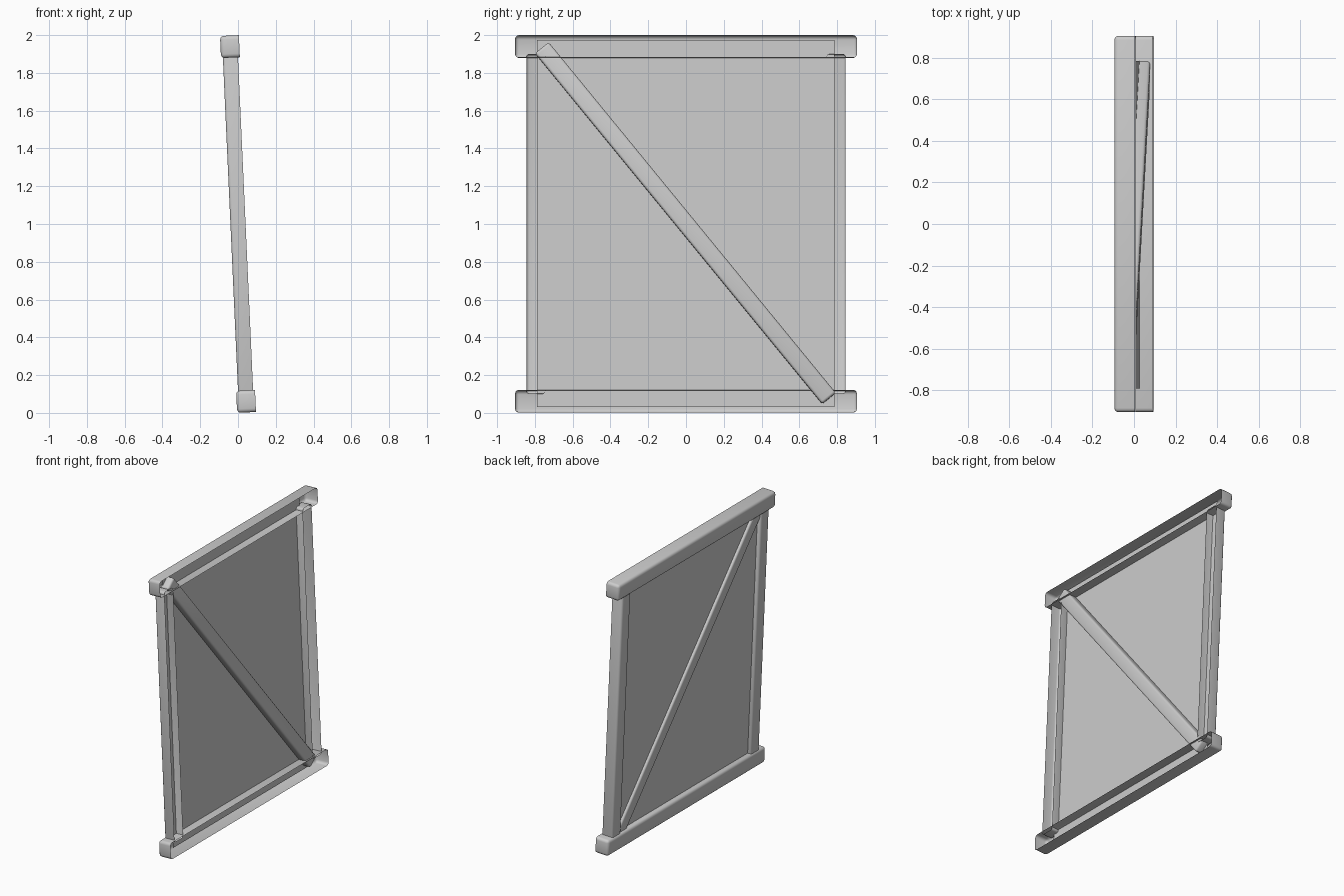
import bpy, bmesh, math
from mathutils import Matrix, Vector

if "Cube" in bpy.data.objects:
    bpy.data.objects.remove(bpy.data.objects["Cube"])

# Whole wall leans slightly toward -x at the top
LEAN = Matrix.Translation((0, 0, 1)) @ Matrix.Rotation(math.radians(-2.6), 4, 'Y')


def finish(name, bm):
    bm.transform(LEAN)
    mesh = bpy.data.meshes.new(name)
    bm.to_mesh(mesh)
    bm.free()
    obj = bpy.data.objects.new(name, mesh)
    bpy.context.collection.objects.link(obj)
    bpy.ops.object.select_all(action='DESELECT')
    obj.select_set(True)
    bpy.context.view_layer.objects.active = obj
    bpy.ops.object.shade_smooth_by_angle(angle=math.radians(40))
    return obj


def bar(name, size, centre, bevel, open_back=True, turn=0.0):
    """Rounded bar; open_back leaves the +x side sharp and open."""
    bm = bmesh.new()
    bmesh.ops.create_cube(bm, size=1)
    bmesh.ops.scale(bm, vec=size, verts=bm.verts)
    if open_back:
        edges = [e for e in bm.edges if any(v.co.x < 0 for v in e.verts)]
    else:
        edges = bm.edges[:]
    bmesh.ops.bevel(bm, geom=edges, offset=bevel, segments=3, profile=0.5,
                    affect='EDGES', clamp_overlap=True)
    if open_back:
        bm.normal_update()
        back = [f for f in bm.faces if f.normal.x > 0.9]
        bmesh.ops.delete(bm, geom=back, context='FACES')
    bm.transform(Matrix.Translation(centre) @ Matrix.Rotation(turn, 4, 'X'))
    return finish(name, bm)


# Horizontal beams
for name, s in (("top_beam", 1), ("bottom_beam", -1)):
    bar(name, (0.10, 1.81, 0.117), (0, 0, s * 0.940), 0.02)

# Side posts
for name, s in (("left_post", -1), ("right_post", 1)):
    bar(name, (0.08, 0.10, 1.80), (0, s * 0.795, 0), 0.016)

# Diagonal brace, high at -y and low at +y, showing on both sides of the panel
top, low = Vector((0.003, -0.763, 0.933)), Vector((0.003, 0.757, -0.925))
d = top - low
bar("diagonal_brace", (0.07, 0.093, d.length), (top + low) / 2, 0.014,
    open_back=False, turn=math.atan2(-d.y, d.z))

# Thin infill panel
bm = bmesh.new()
pts = [(-0.79, -0.97), (-0.79, 0.977), (0.785, 0.977), (0.785, -0.97)]
bm.faces.new([bm.verts.new((-0.014, y, z)) for y, z in pts])
finish("infill_panel", bm)
